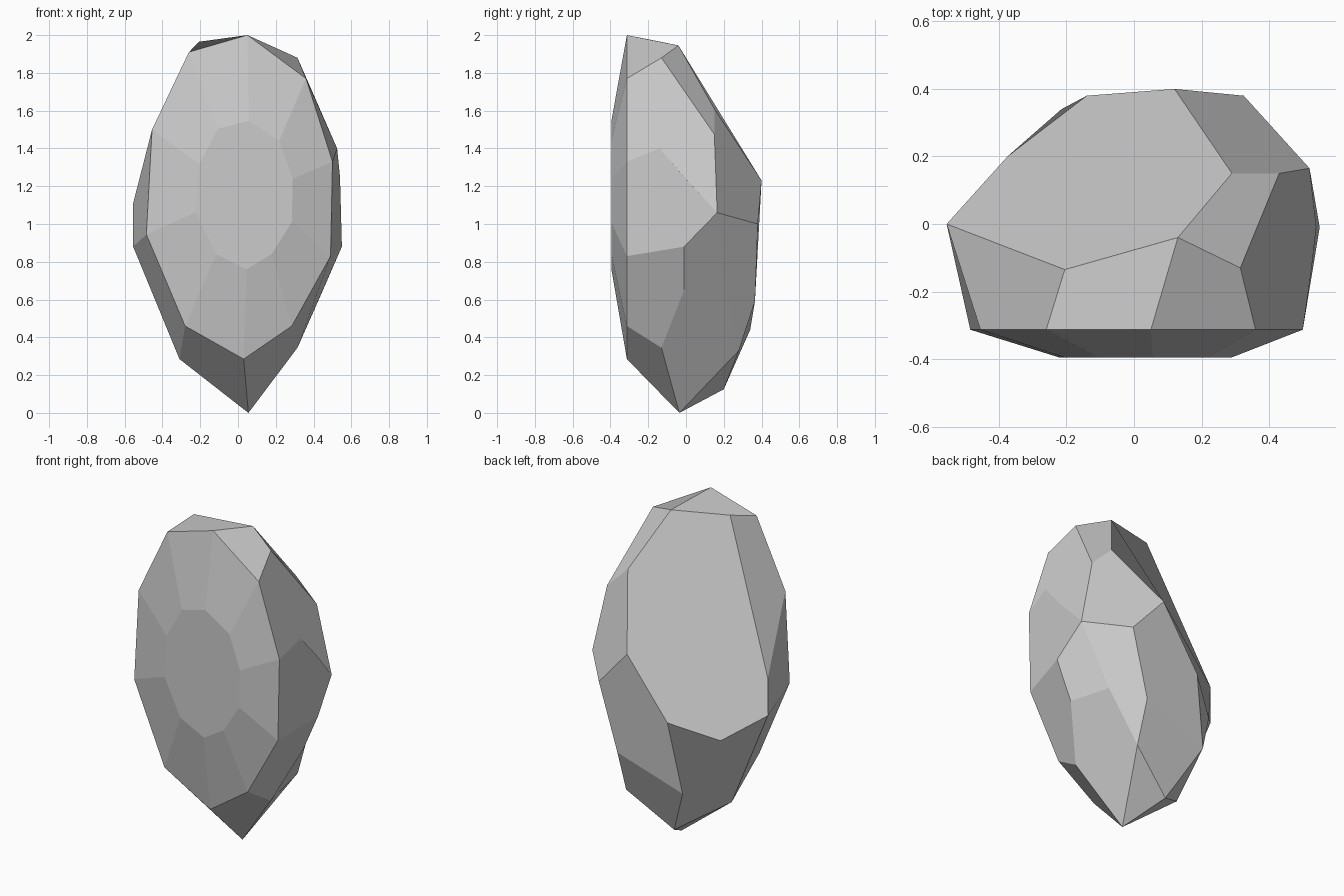
import bpy
import bmesh

old_cube = bpy.data.objects.get("Cube")
if old_cube:
    bpy.data.objects.remove(old_cube, do_unlink=True)


def flat_material(name, colour):
    """Create one plain material with matching viewport and render colour."""
    material = bpy.data.materials.new(name)
    material.use_nodes = True
    material.diffuse_color = colour
    shader = material.node_tree.nodes["Principled BSDF"]
    shader.inputs["Base Color"].default_value = colour
    shader.inputs["Roughness"].default_value = 0.9
    return material


# Outline of the broad front facet, as (x, z), clockwise from the top
front_outline = dict(
    peak=(.05, 2), shoulder=(.36, 1.77), upper=(.5, 1.33), lower=(.49, .83),
    hip=(.285, .46), tip=(.03, .285), far_hip=(-.28, .46),
    far_lower=(-.485, .945), far_upper=(-.455, 1.5), far_shoulder=(-.26, 1.91))

# Corners of the chipped body behind the front facet
body_corners = dict(
    # crown
    crown_far=(-.205, -.135, 1.965), crown_back=(.13, -.04, 1.945),
    crown_side=(.315, -.13, 1.88),
    # -x side
    far_top=(-.555, 0, 1.11), far_mid=(-.555, 0, .88),
    far_back=(-.375, .2, .755), far_foot=(-.31, 0, .285),
    # +x side
    side_top=(.43, .15, 1.475), side_front=(.525, -.14, 1.4),
    side_bulge=(.54, -.01, 1.25), side_mid=(.52, .165, 1.06),
    side_edge=(.55, -.01, .88), side_low=(.45, -.01, .65),
    side_back=(.35, .2, .68), side_foot=(.315, -.13, .345),
    # back
    back_top=(.29, .15, 1.61), back_ridge=(.12, .4, 1.23),
    back_side=(.325, .38, 1), back_mid=(-.14, .38, .87),
    back_low=(.21, .365, .59), back_far=(-.215, .34, .44),
    back_foot=(.21, .28, .33),
    # bottom
    heel=(-.06, .2, .125), foot=(.055, -.035, 0))

# Each chipped facet, as the corners around it
body_facets = [
    # crown facets
    "peak far_shoulder crown_far crown_back",
    "peak crown_back crown_side shoulder",
    # -x facets
    "far_shoulder far_upper far_top crown_far",
    "far_upper far_lower far_mid far_top",
    "far_lower far_hip far_foot far_mid",
    # facets under the front
    "far_hip tip foot far_foot",
    "tip hip side_foot foot",
    # +x facets
    "hip lower side_edge side_low side_foot",
    "lower upper side_front side_bulge side_mid side_edge",
    "upper shoulder crown_side side_top side_mid side_bulge side_front",
    "crown_side crown_back back_top side_top",
    "side_edge side_mid side_back side_low",
    "side_low side_back back_foot foot side_foot",
    # back facets
    "back_top back_ridge back_side side_mid side_top",
    "side_mid back_side back_low back_foot side_back",
    "back_side back_ridge back_mid back_far back_low",
    "crown_far far_top far_mid far_back back_mid back_ridge back_top crown_back",
    "back_mid far_back far_mid far_foot heel back_far",
    # facets under the back
    "back_low back_far heel back_foot",
    "back_foot heel foot",
    "far_foot foot heel",
]

stone = bmesh.new()
corner = {name: stone.verts.new(point) for name, point in body_corners.items()}
for name, (x, z) in front_outline.items():
    corner[name] = stone.verts.new((x, -.313, z))
for facet in body_facets:
    stone.faces.new([corner[name] for name in facet.split()])

# Raised middle of the front: the outline shrunk and pushed forward
rim = [corner[name] for name in front_outline]
plateau = [stone.verts.new((.03 + .52 * v.co.x, -.395, .63 + .458 * v.co.z))
           for v in rim]
stone.faces.new(plateau)
for i in range(len(rim)):
    stone.faces.new((rim[i - 1], rim[i], plateau[i], plateau[i - 1]))
bmesh.ops.recalc_face_normals(stone, faces=list(stone.faces))

# Turn the shell into one flat-shaded stone
mesh = bpy.data.meshes.new("faceted_stone")
stone.to_mesh(mesh)
stone.free()
mesh.materials.append(flat_material("stone grey", (.6, .6, .6, 1)))
bpy.context.collection.objects.link(bpy.data.objects.new("faceted_stone", mesh))
